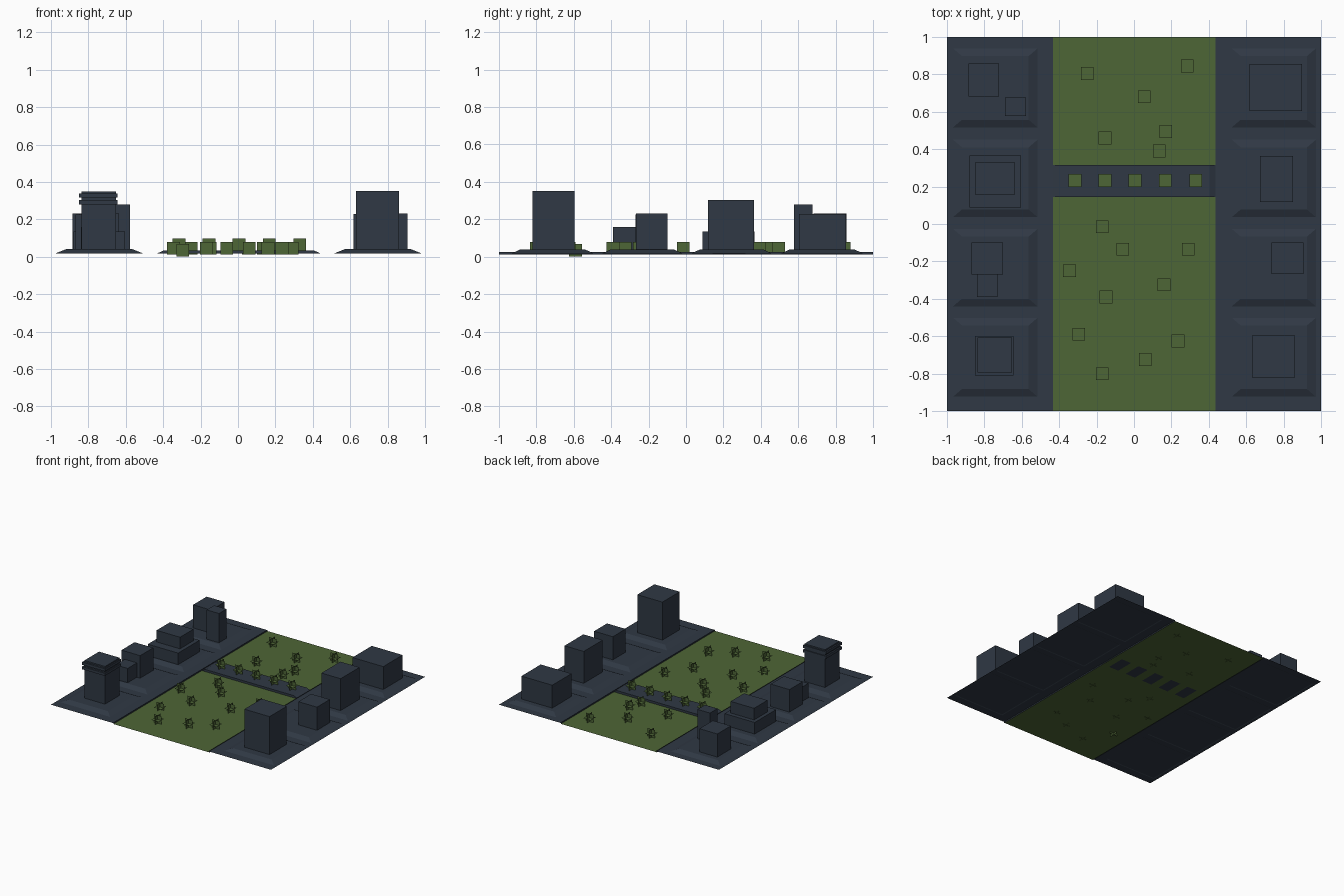
import bpy

if "Cube" in bpy.data.objects:
    bpy.data.objects.remove(bpy.data.objects["Cube"])


def material(name, rgb):
    m = bpy.data.materials.new(name)
    m.diffuse_color = (*rgb, 1)
    m.use_nodes = True
    m.node_tree.nodes["Principled BSDF"].inputs["Base Color"].default_value = m.diffuse_color
    return m


SLATE = material("dark slate", (0.029, 0.040, 0.058))
GREEN = material("park green", (0.076, 0.132, 0.037))


def mesh(name, verts, faces, mat):
    me = bpy.data.meshes.new(name)
    me.from_pydata(verts, [], faces)
    me.materials.append(mat)
    ob = bpy.data.objects.new(name, me)
    bpy.context.collection.objects.link(ob)
    return ob


def rect(x0, x1, y0, y1, z):
    return [(x0, y0, z), (x1, y0, z), (x1, y1, z), (x0, y1, z)]


SIDES = [(0, 1, 5, 4), (1, 2, 6, 5), (2, 3, 7, 6), (3, 0, 4, 7), (4, 5, 6, 7)]


def plane(name, x0, x1, y0, y1, z, mat):
    return mesh(name, rect(x0, x1, y0, y1, z), [(0, 1, 2, 3)], mat)


def box(name, x0, x1, y0, y1, z0, z1, ix=0, iy=0, bottom=False):
    """Box whose top is inset by ix and iy."""
    v = rect(x0, x1, y0, y1, z0) + rect(x0 + ix, x1 - ix, y0 + iy, y1 - iy, z1)
    return mesh(name, v, SIDES + ([(3, 2, 1, 0)] if bottom else []), SLATE)


PARK_Z, STREET_Z, PAD_Z = 0.014, 0.021, 0.04

# Ground: sunken park between two streets with low walls
plane("park_lawn", -0.432, 0.437, -1, 1, PARK_Z, GREEN)
plane("street_left", -1, -0.432, -1, 1, STREET_Z, SLATE)
plane("street_right", 0.437, 1, -1, 1, STREET_Z, SLATE)
for side, x in (("left", -0.432), ("right", 0.437)):
    mesh("park_wall_" + side, [(x, -1, 0.011), (x, 1, 0.011), (x, 1, 0.025), (x, -1, 0.025)],
         [(0, 1, 2, 3)], SLATE)

# Bridge road crossing the park, with sloped ends
box("bridge_road", -0.436, 0.445, 0.145, 0.315, 0.016, 0.034, ix=0.04)

# Sloped building pads, four per street
for x0, x1 in ((-0.975, -0.508), (0.515, 0.98)):
    for y0, y1 in ((0.51, 0.945), (0.03, 0.457), (-0.447, -0.02), (-0.93, -0.495)):
        box("building_pad", x0, x1, y0, y1, 0.018, PAD_Z, ix=0.055, iy=0.047)

# Buildings: x0, x1, y0, y1, height
BUILDINGS = {
    "left_block_1": (-0.885, -0.722, 0.682, 0.857, 0.23),
    "left_annex_1": (-0.69, -0.577, 0.578, 0.675, 0.28),
    "left_lower_2": (-0.88, -0.605, 0.087, 0.365, 0.135),
    "left_upper_2": (-0.85, -0.637, 0.157, 0.33, 0.23),
    "left_block_3": (-0.87, -0.70, -0.27, -0.10, 0.225),
    "left_annex_3": (-0.84, -0.73, -0.39, -0.27, 0.158),
    "left_tower_4": (-0.838, -0.652, -0.795, -0.607, 0.35),
    "right_block_1": (0.617, 0.897, 0.605, 0.855, 0.228),
    "right_block_2": (0.675, 0.85, 0.118, 0.363, 0.302),
    "right_block_3": (0.735, 0.905, -0.267, -0.10, 0.23),
    "right_tower_4": (0.632, 0.861, -0.82, -0.597, 0.352),
}
for name, (x0, x1, y0, y1, h) in BUILDINGS.items():
    box(name, x0, x1, y0, y1, PAD_Z, h)

# Bands around the front left tower
for z in (0.28, 0.317):
    box("tower_band", -0.85, -0.643, -0.81, -0.6, z, z + 0.022, bottom=True)


# Trees: three crossed squares
def tree(x, y, z, r=0.034):
    v, f = [], []
    for axis in range(3):
        for a, b in ((-r, -r), (r, -r), (r, r), (-r, r)):
            p = [a, b]
            p.insert(axis, 0)
            v.append((x + p[0], y + p[1], z + p[2]))
        f.append(tuple(range(axis * 4, axis * 4 + 4)))
    mesh("tree", v, f, GREEN)


LAWN_TREES = [(-.25, .805), (.285, .845), (.055, .68), (.17, .495), (-.155, .46), (.135, .39),
              (-.17, -.015), (-.06, -.135), (.29, -.135), (-.345, -.25), (.16, -.325),
              (-.15, -.39), (.235, -.625), (.06, -.725), (-.17, -.80)]
for x, y in LAWN_TREES:
    tree(x, y, 0.046)
tree(-0.295, -0.59, 0.034)

# Bridge trees, each above a dark plate under the lawn
for x in (-0.315, -0.155, 0.005, 0.167, 0.33):
    tree(x, 0.232, 0.064)
    plane("planter_base", x - 0.045, x + 0.045, 0.155, 0.305, PARK_Z - 0.002, SLATE)
